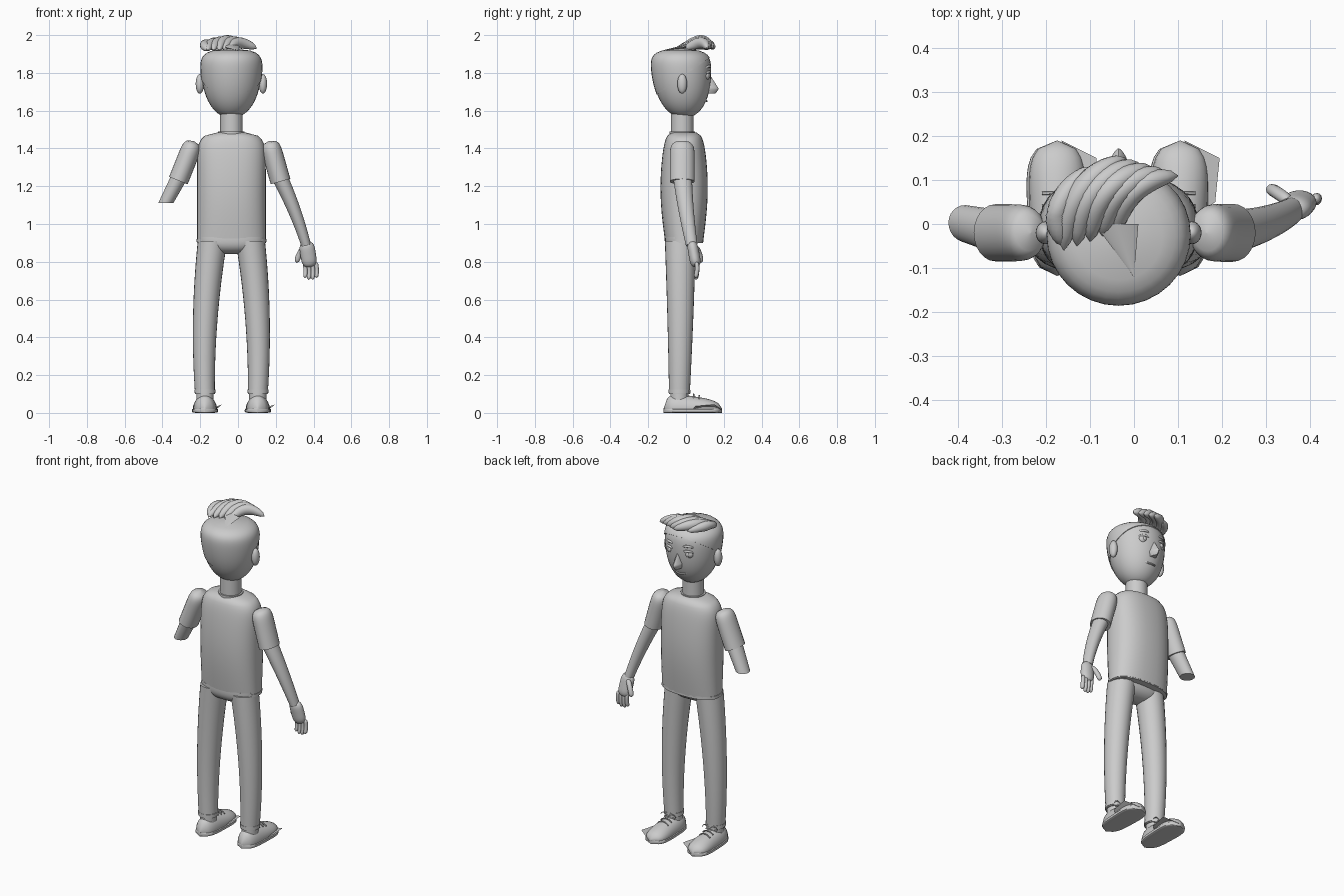
import bpy, bmesh, math
from mathutils import Vector

default_cube = bpy.data.objects.get("Cube")
if default_cube:
    bpy.data.objects.remove(default_cube)

COLOUR = (.6, .6, .6, 1)
grey = bpy.data.materials.new("plain grey")
grey.use_nodes = True
grey.diffuse_color = COLOUR
grey.node_tree.nodes["Principled BSDF"].inputs["Base Color"].default_value = COLOUR

X, Y, Z = Vector((1, 0, 0)), Vector((0, 1, 0)), Vector((0, 0, 1))
LEVEL, UPRIGHT, SIDEWAYS = (X, Y), (X, Z), (Y, Z)
MID = -.035


def constant(t):
    return 1


def narrowing(end):
    """Width that runs evenly from full to the given share."""
    return lambda t: 1 + (end - 1) * t


def bulge(power):
    """Width that closes roundly at both ends."""
    return lambda t: math.sqrt(max(0, 1 - abs(2 * t - 1) ** power))


def dome(power):
    """Width that closes roundly at the start only."""
    return lambda t: math.sqrt(max(0, 1 - (1 - t) ** power))


def both(first, second):
    return lambda t: first(t) * second(t)


def finish(name, bm):
    bmesh.ops.recalc_face_normals(bm, faces=bm.faces)
    mesh = bpy.data.meshes.new(name)
    bm.to_mesh(mesh)
    bm.free()
    mesh.materials.append(grey)
    part = bpy.data.objects.new(name, mesh)
    bpy.context.collection.objects.link(part)
    bpy.ops.object.select_all(action="DESELECT")
    part.select_set(True)
    bpy.context.view_layer.objects.active = part
    bpy.ops.object.shade_smooth_by_angle(angle=math.radians(40))


def smooth_path(points, steps):
    """Centre line through two points, or a curve through the middle of three."""
    start, end = Vector(points[0]), Vector(points[-1])
    bend = 2 * Vector(points[1]) - (start + end) / 2 if len(points) == 3 else (start + end) / 2
    for i in range(steps + 1):
        t = i / steps
        yield t, start * (1 - t) ** 2 + bend * 2 * t * (1 - t) + end * t * t


def tube(name, points, wide, deep, taper=constant, deep_taper=None, frame=None,
         sides=24, power=2, steps=16, floor=None, cut=None):
    """Sweep an oval along a path; a cut is (point, normal to discard)."""
    bm = bmesh.new()
    path = list(smooth_path(points, steps))
    rings = []
    for i, (t, centre) in enumerate(path):
        along = path[min(i + 1, steps)][1] - path[max(i - 1, 0)][1]
        u = Y.cross(along).normalized()
        u, v = frame or (u, along.cross(u).normalized())
        a = max(wide * taper(t), .001)
        b = max(deep * (deep_taper or taper)(t), .001)
        ring = []
        for k in range(sides):
            c, s = math.cos(math.tau * k / sides), math.sin(math.tau * k / sides)
            co = centre + u * math.copysign(a * abs(c) ** (2 / power), c)
            co += v * math.copysign(b * abs(s) ** (2 / power), s)
            if floor is not None:
                co.z = max(co.z, floor)
            ring.append(bm.verts.new(co))
        rings.append(ring)
    for ring, after in zip(rings, rings[1:]):
        for k in range(sides):
            n = (k + 1) % sides
            bm.faces.new((ring[k], ring[n], after[n], after[k]))
    bm.faces.new(rings[0])
    bm.faces.new(rings[-1])
    if cut:
        bmesh.ops.bisect_plane(bm, geom=bm.verts[:] + bm.edges[:] + bm.faces[:],
                               plane_co=cut[0], plane_no=cut[1], clear_outer=True)
        bmesh.ops.holes_fill(bm, edges=[e for e in bm.edges if e.is_boundary])
    finish(name, bm)


def ball(name, centre, radii):
    bm = bmesh.new()
    bmesh.ops.create_uvsphere(bm, u_segments=20, v_segments=12, radius=1)
    bmesh.ops.scale(bm, vec=radii, verts=bm.verts)
    bmesh.ops.translate(bm, vec=centre, verts=bm.verts)
    finish(name, bm)


def band(name, centre, height, wide, deep, power=2):
    x, y, z = centre
    tube(name, [centre, (x, y, z + height)], wide, deep, frame=LEVEL, power=power, steps=1)


# Head narrows to the chin and has a flat crown; a thin hair cap slopes to the nape
def skull(t):
    return math.sqrt((1 - (1 - t) ** 3) * (1 - t ** 14))


skull_line = [(MID, -.01, 1.56), (MID, -.03, 1.93)]
tube("head", skull_line, .163, .16, skull, frame=LEVEL, sides=32, steps=32)
tube("hair_cap", skull_line, .167, .164, skull, frame=LEVEL, sides=32, steps=32,
     cut=(Vector((0, -.16, 1.68)), Vector((0, .7, -1))))
band("neck", (MID, -.02, 1.45), .15, .06, .06)
band("collar", (MID, -.02, 1.47), .02, .07, .068)

# Face
tube("nose", [(MID, .12, 1.69), (MID, .12, 1.8)], .035, .07,
     lambda t: (1 - t) * min(1, .5 + 2 * t), frame=LEVEL, power=1.5)
tube("mouth", [(MID - .05, .09, 1.66), (MID, .11, 1.65), (MID + .05, .09, 1.66)],
     .005, .005, bulge(4), frame=SIDEWAYS, sides=8)

# Swept quiff: tapering locks fanned from the back right to the brow
for i in range(5):
    start = Vector((-.16 + .03 * i, -.06 + .01 * i, 1.92))
    end = Vector((.03 * i - .02, .15 - .01 * i, 1.93))
    middle = (start + end) / 2 + Vector((-.03, .03, .045 - .006 * abs(i - 2)))
    tube(f"hair_lock_{i}", [start, middle, end], .03, .027, bulge(2), sides=14)
tube("side_lock", [(-.16, -.05, 1.92), (-.17, .04, 1.95), (-.1, .13, 1.93)],
     .028, .025, bulge(2), sides=14)
tube("hair_spike", [(-.04, 0, 1.94), (0, -.12, 1.92)], .05, .01, narrowing(0),
     frame=UPRIGHT, sides=8)

# T-shirt with squared shoulders and a hem
tube("shirt", [(MID, -.01, .9), (MID, -.01, 1.485)], .182, .1,
     lambda t: .4 + .6 * math.sqrt(1 - t ** 16),
     lambda t: (.65 + .35 * math.sqrt(1 - t ** 16)) * (1 + .25 * math.sin(math.pi * t)),
     LEVEL, 36, 2.4, steps=32)
band("shirt_hem", (MID, -.01, .905), .015, .186, .102, 2.4)

# Trouser seat
tube("hips", [(MID, -.03, .84), (MID, -.03, .93)], .175, .083, dome(3),
     frame=LEVEL, sides=32, power=2.4)

for side, word in ((-1, "right"), (1, "left")):
    # Ears, eyes and brows
    ball(word + "_ear", (MID + side * .167, -.02, 1.742), (.022, .026, .052))
    eye = Vector((MID + side * .06, .108, 1.785))
    ball(word + "_eye", eye, (.028, .018, .024))
    ball(word + "_iris", eye + Y * .015, (.011, .007, .012))
    for feature, lift in (("_eyebrow", .05), ("_eyelid", .02)):
        ends = [eye + X * reach - Y * reach * side * .3 + Z * (lift - .01)
                for reach in (-.035, .035)]
        tube(word + feature, [ends[0], eye + Y * .016 + Z * lift, ends[1]],
             .007, .007, bulge(2), frame=SIDEWAYS, sides=10)

    # Trouser leg, cuff and ankle
    foot = MID + side * .14
    tube(word + "_trouser_leg", [(MID + side * .1, -.03, .91), (MID + side * .138, -.03, .5),
         (foot, -.035, .1)], .078, .082, narrowing(.67), frame=LEVEL)
    band(word + "_trouser_cuff", (foot, -.035, .105), .02, .056, .057)
    band(word + "_ankle", (foot, -.035, .05), .08, .046, .048)

    # Shoe, sole and laces
    heel, toe = Vector((foot, -.118, .024)), Vector((foot, .19, .024))
    outline = both(bulge(4), lambda t: .85 + .15 * t)
    tube(word + "_shoe", [heel, toe], .068, .08, outline,
         both(bulge(4), lambda t: 1.1 - .6 * t), UPRIGHT, floor=.012)
    tube(word + "_sole", [heel - Z * .012, toe - Z * .012], .074, .012, outline,
         constant, UPRIGHT, power=5, floor=0)
    for i in range(3):
        knot = Vector((foot, .01 + .03 * i, .105 - .007 * i))
        tube(f"{word}_lace_{i}", [knot - X * .035 - Z * .015, knot,
             knot + X * .035 - Z * .015], .004, .004, frame=SIDEWAYS, sides=8)
    for bow in (-1, 1):
        knot = Vector((foot, .02, .105))
        tube(f"{word}_bow_{'outer' if bow == side else 'inner'}",
             [knot, knot + X * bow * .03 + Z * .015, knot + X * bow * .05],
             .003, .003, frame=SIDEWAYS, sides=8)

    # Loose flap along one edge of the sole
    bm = bmesh.new()
    bm.faces.new([bm.verts.new((foot + x, y, z)) for x, y, z in
                  ((.01, .19, .015), (.09, .15, .045), (.08, .05, .035), (.05, .03, .012))])
    bmesh.ops.solidify(bm, geom=bm.faces[:], thickness=.004)
    finish(word + "_sole_flap", bm)

# Left arm, whole, hanging to an open hand
tube("left_sleeve", [(.165, -.02, 1.44), (.19, -.02, 1.35), (.225, -.02, 1.225)],
     .054, .066, dome(8))
tube("left_forearm", [(.21, -.02, 1.27), (.295, 0, 1.08), (.36, .03, .89)],
     .043, .051, narrowing(.6))
tube("left_hand", [(.36, .03, .91), (.382, .055, .77)], .041, .029, bulge(4))
for i in range(4):
    root = Vector((.352 + .02 * i, .055, .8))
    tip = root + Vector((.002, -.005, .01 * abs(i - 1.5) - .1))
    tube(f"left_finger_{i}", [root, (root + tip) / 2 + Vector((.004, .006, 0)), tip],
         .011, .012, bulge(6), sides=12)
tube("left_thumb", [(.355, .05, .88), (.328, .07, .845), (.31, .08, .795)],
     .015, .014, bulge(6), sides=12)

# Right arm, ending in a level stump below the sleeve
tube("right_sleeve", [(-.235, -.02, 1.44), (-.268, -.02, 1.35), (-.316, -.02, 1.23)],
     .053, .065, dome(8))
tube("right_forearm", [(-.3, -.02, 1.27), (-.42, .01, 1.04)], .043, .051, narrowing(.75),
     cut=(Vector((0, 0, 1.11)), -Z))
